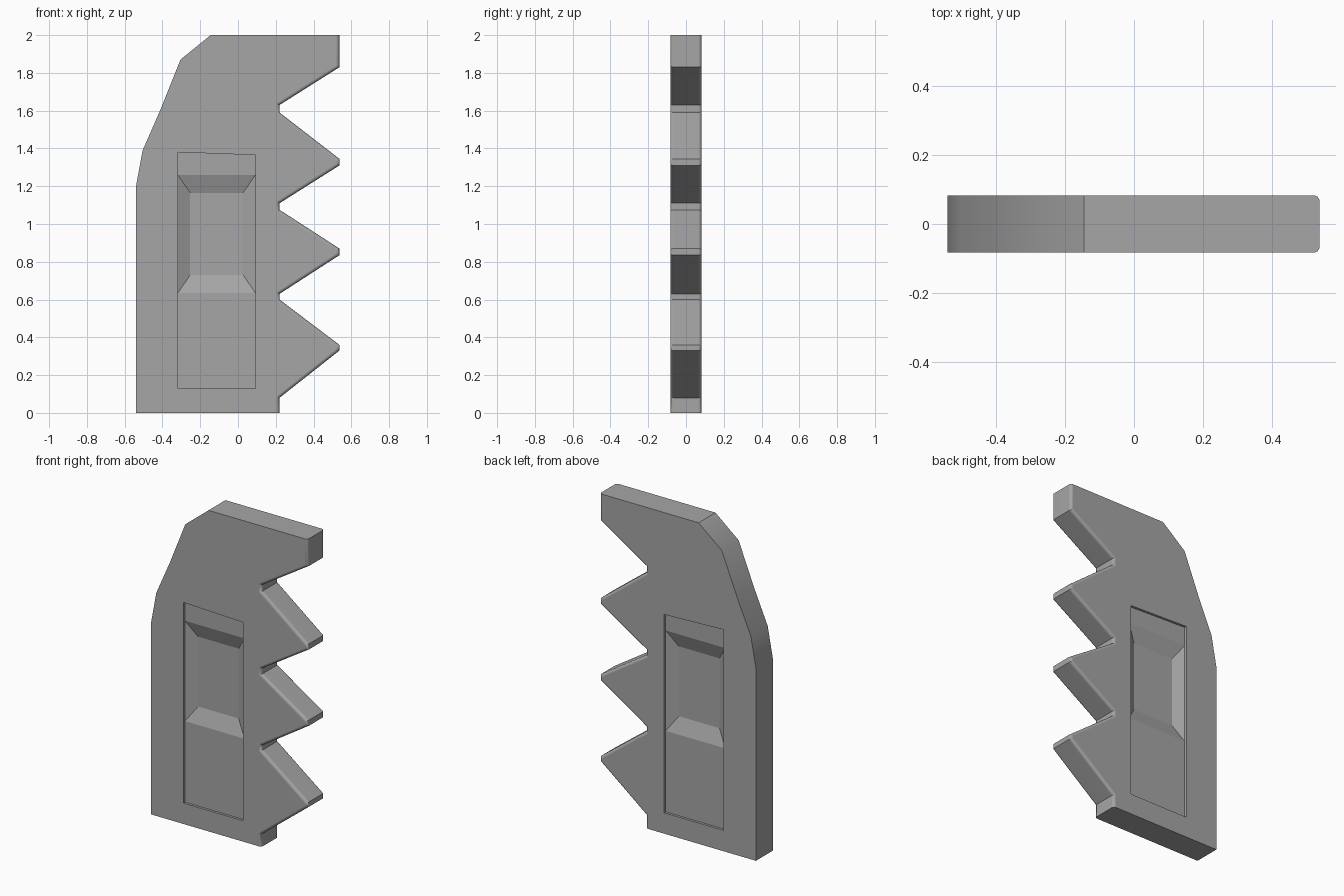
import bpy
import bmesh
import math

cube = bpy.data.objects.get("Cube")
if cube:
    bpy.data.objects.remove(cube, do_unlink=True)

HALF = 0.083      # half thickness of the slab
RIM = 0.015       # depth of the shallow panel
POCKET = 0.036    # extra depth of the sloped pocket

grey = bpy.data.materials.new("plain grey")
grey.use_nodes = True
colour = (0.38, 0.38, 0.38, 1)
grey.diffuse_color = colour
grey.node_tree.nodes["Principled BSDF"].inputs["Base Color"].default_value = colour


def make_object(name, bm):
    bmesh.ops.recalc_face_normals(bm, faces=bm.faces[:])
    mesh = bpy.data.meshes.new(name)
    bm.to_mesh(mesh)
    bm.free()
    mesh.materials.append(grey)
    obj = bpy.data.objects.new(name, mesh)
    bpy.context.collection.objects.link(obj)
    return obj


# Slab outline: bottom, curved spine, top, then teeth going down
TIP, ROOT = 0.537, 0.22
outline = [(-0.54, 0), (-0.54, 1.2), (-0.505, 1.39), (-0.413, 1.6),
           (-0.305, 1.87), (-0.145, 2), (TIP, 2), (TIP, 1.83)]
teeth = [(1.63, 1.59, 1.345, 1.31), (1.11, 1.075, 0.87, 0.835),
         (0.63, 0.60, 0.36, 0.33)]
for a, b, c, d in teeth:
    outline += [(ROOT, a), (ROOT, b), (TIP, c), (TIP, d)]
outline += [(ROOT, 0.08), (ROOT, 0)]

bm = bmesh.new()
face = bm.faces.new([bm.verts.new((x, -HALF, z)) for x, z in outline])
extruded = bmesh.ops.extrude_face_region(bm, geom=[face])
for v in extruded["geom"]:
    if isinstance(v, bmesh.types.BMVert):
        v.co.y = HALF
bmesh.ops.recalc_face_normals(bm, faces=bm.faces[:])

# Round the front and back rims of the toothed side
rims = [e for e in bm.edges
        if all(v.co.x > 0.2 for v in e.verts)
        and abs(e.verts[0].co.y - e.verts[1].co.y) < 0.001]
bmesh.ops.bevel(bm, geom=rims, offset=0.018, segments=4, profile=0.5,
                affect='EDGES', clamp_overlap=True)
slab = make_object("toothed_slab", bm)


# Cutter for the shallow panel with its sloped pocket
def panel_cutter(side):
    bm = bmesh.new()
    left, right = -0.318, 0.092
    low, low_in, high_in, high = 0.13, 0.635, 1.26, 1.38
    tilt = 0.015

    def vert(x, depth, z):
        return bm.verts.new((x, side * (HALF - depth), z))

    def pair(depth, z, inset=0.0, drop=0.0):
        return vert(left + inset, depth, z), vert(right - inset, depth, z - drop)

    o1, o2 = pair(-0.05, low), pair(-0.05, high, drop=tilt)
    a = pair(RIM, low)
    b = pair(RIM, low_in)
    c = pair(RIM, high_in)
    d = pair(RIM, high, drop=tilt)
    e = pair(RIM + POCKET, low_in + 0.095, 0.065)
    f = pair(RIM + POCKET, high_in - 0.095, 0.065)
    for p, q in ((o1, o2), (o1, a), (a, b), (b, e), (e, f), (f, c), (c, d), (d, o2)):
        bm.faces.new((p[0], p[1], q[1], q[0]))
    for i in (0, 1):
        bm.faces.new((b[i], c[i], f[i], e[i]))
        bm.faces.new((o1[i], a[i], b[i], c[i], d[i], o2[i]))
    cutter = make_object("panel_cutter", bm)
    cutter.hide_render = True
    return cutter


bpy.ops.object.select_all(action='DESELECT')
bpy.context.view_layer.objects.active = slab
slab.select_set(True)
for side in (-1, 1):
    cutter = panel_cutter(side)
    cut = slab.modifiers.new("panel", 'BOOLEAN')
    cut.operation = 'DIFFERENCE'
    cut.solver = 'EXACT'
    cut.object = cutter
    bpy.ops.object.modifier_apply(modifier=cut.name)
    bpy.data.objects.remove(cutter, do_unlink=True)

# Smooth the rounded rims and spine, keep the flats flat
bpy.ops.object.shade_smooth_by_angle(angle=math.radians(30))
for edge in slab.data.edges:
    ends = [slab.data.vertices[i].co for i in edge.vertices]
    if all(-0.33 < p.x < 0.1 and 0.1 < p.z < 1.4 for p in ends):
        edge.use_edge_sharp = True
weighted = slab.modifiers.new("flat_normals", 'WEIGHTED_NORMAL')
weighted.keep_sharp = True
